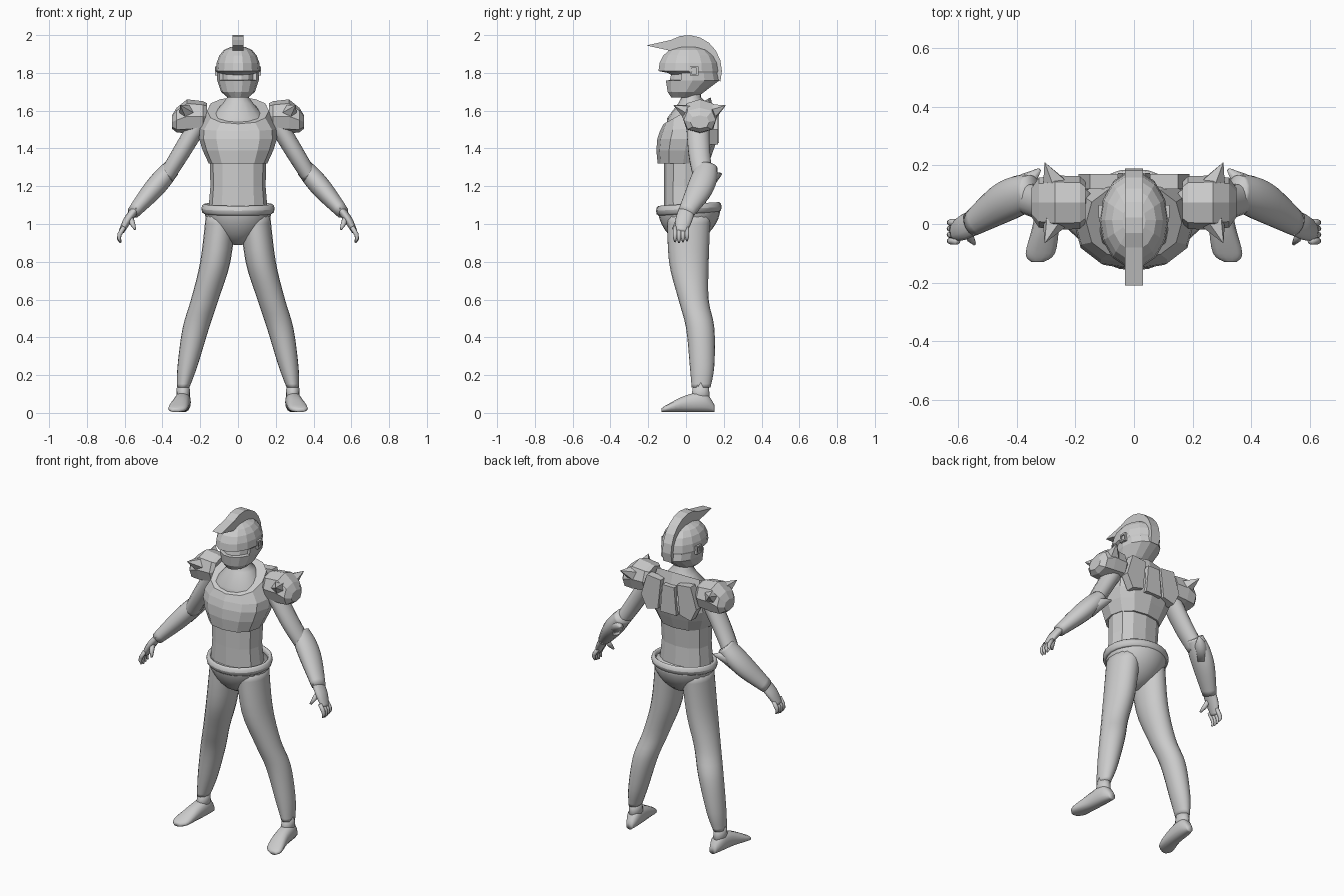
import bpy, bmesh
from math import cos, sin, pi, copysign
from mathutils import Vector

if "Cube" in bpy.data.objects:
    bpy.data.objects.remove(bpy.data.objects["Cube"])

shade = 0.6
grey = bpy.data.materials.new("plain_grey")
grey.use_nodes = True
grey.diffuse_color = (shade, shade, shade, 1)
grey.node_tree.nodes["Principled BSDF"].inputs["Base Color"].default_value = grey.diffuse_color


def finish(name, bm, smooth=False, mirror=False):
    bmesh.ops.recalc_face_normals(bm, faces=bm.faces)
    for face in bm.faces:
        face.smooth = smooth
    mesh = bpy.data.meshes.new(name)
    bm.to_mesh(mesh)
    bm.free()
    mesh.materials.append(grey)
    part = bpy.data.objects.new(name, mesh)
    bpy.context.collection.objects.link(part)
    if mirror:
        part.modifiers.new("mirror", "MIRROR").use_mirror_merge = False


def flowing(keys, steps=4):
    """Fill in a smooth curve through a few key tuples."""
    keys = [Vector(key) for key in keys]
    last = len(keys) - 1
    result = []
    for i in range(last):
        before, start, end, after = keys[max(i - 1, 0)], keys[i], keys[i + 1], keys[min(i + 2, last)]
        leave, arrive = (end - before) / 2, (after - start) / 2
        for step in range(steps):
            t = step / steps
            bend = (end - start) * (3 - 2 * t) * t * t
            result.append(start + bend + leave * t * (1 - t) ** 2 - arrive * t * t * (1 - t))
    return result + [keys[-1]]


def loft(rings, sides, power=1.0, caps=True):
    """Skin a list of rings, each a centre and two half axes."""
    bm = bmesh.new()
    rows = []

    def squarish(value):
        return copysign(abs(value) ** power, value)

    for centre, u, v in rings:
        row = []
        for i in range(sides):
            angle = 2 * pi * i / sides
            spot = Vector(centre) + Vector(u) * squarish(cos(angle)) + Vector(v) * squarish(sin(angle))
            row.append(bm.verts.new(spot))
        rows.append(row)
    for low, high in zip(rows, rows[1:]):
        for i in range(sides):
            bm.faces.new((low[i - 1], low[i], high[i], high[i - 1]))
    if caps:
        bm.faces.new(rows[0])
        bm.faces.new(rows[-1])
    return bm


def level(z, half_width, front, back, x=0, tilt=0):
    """Horizontal ring from its half width and its front and back limits."""
    return (x, (front + back) / 2, z), (half_width, 0, 0), (0, (back - front) / 2, tilt)


def tube(path, sides, depth=1.0):
    """Loft square to a path of (x, y, z, radius)."""
    points = [Vector(key[:3]) for key in path]
    rings = []
    for i, key in enumerate(path):
        along = (points[min(i + 1, len(points) - 1)] - points[max(i - 1, 0)]).normalized()
        guide = Vector((0, 1, 0)) if abs(along.y) < 0.8 else Vector((1, 0, 0))
        v = (guide - along * guide.dot(along)).normalized()
        rings.append((points[i], v.cross(along) * key[3], v * key[3] * depth))
    return loft(rings, sides)


def slab(outline, offset):
    """Thicken a flat outline of 3D points."""
    bm = bmesh.new()
    face = bm.faces.new([bm.verts.new(point) for point in outline])
    grown = bmesh.ops.extrude_face_region(bm, geom=[face])["geom"]
    moved = [item for item in grown if isinstance(item, bmesh.types.BMVert)]
    bmesh.ops.translate(bm, verts=moved, vec=offset)
    return bm


# Helmet: jaw rings, brow step and rounded dome, then a recessed eye opening
brow = 1.81
jaw = [level(1.67, .055, -.08, .06), level(1.7, .09, -.1, .1),
       level(1.76, .11, -.11, .18), level(1.8, .11, -.1, .17)]
dome = []
for k in range(5):
    rise = k * 0.34
    size = cos(rise) ** 0.7
    dome.append(level(brow + .13 * sin(rise), .118 * size, .013 - .163 * size, .013 + .163 * size))
helmet = loft(jaw + dome, 14)
bmesh.ops.recalc_face_normals(helmet, faces=helmet.faces)
eyes = []
for face in helmet.faces:
    middle = face.calc_center_median()
    if jaw[2][0][2] < middle.z < jaw[3][0][2] and middle.y < -.03:
        eyes.append(face)
bmesh.ops.inset_region(helmet, faces=eyes, thickness=.006, depth=-.02)
finish("helmet", helmet)

# Crest: a thick arc over the dome with a forward point
half = .03
outer, inner = [], []
for k in range(9):
    turn = -0.3 + k * 0.3
    outer.append((-half, .01 + .18 * cos(turn), brow + .19 * sin(turn)))
    inner.append((-half, .01 + .15 * cos(turn), brow + .12 * sin(turn)))
outer.append((-half, -.21, 1.945))
finish("helmet_crest", slab(outer + inner[::-1], (2 * half, 0, 0)))

# Ear boxes: a square frame with a sunken middle
ear = []
for x, size in ((.1, 1), (.122, 1), (.122, .6), (.114, .6)):
    ear.append(((x, .043, brow), (0, .022 * size, .025 * size), (0, -.022 * size, .025 * size)))
finish("ear_box", loft(ear, 4), mirror=True)

# Neck and shoulders under the armour
neck = [level(1.46, .16, -.11, .13), level(1.56, .15, -.1, .13), level(1.64, .08, -.04, .11),
        level(1.67, .058, -.025, .08), level(1.73, .055, -.02, .08)]
finish("neck", loft(neck, 16), smooth=True)

# Faceted breastplate with a scooped neckline
breast = [level(1.32, .155, -.15, .12), level(1.39, .187, -.157, .145), level(1.45, .206, -.152, .165),
          level(1.505, .203, -.138, .168, tilt=.012), level(1.6, .163, -.118, .13, tilt=.07)]
finish("breastplate", loft(breast, 12, power=.85))

# Shoulder blade plates and spine plate
thickness = Vector((0, .05, 0))
blade = [(.055, 1.62), (.15, 1.63), (.19, 1.5), (.15, 1.42), (.075, 1.44)]
finish("shoulder_blade_plate", slab([(x, .12, z) for x, z in blade], thickness), mirror=True)
spine = [(-.04, 1.6), (.04, 1.6), (.055, 1.43), (-.055, 1.43)]
finish("spine_plate", slab([(x, .125, z) for x, z in spine], thickness))

# Abdomen
abdomen = [level(1.06, .158, -.118, .11), level(1.2, .146, -.116, .1), level(1.34, .15, -.116, .11)]
finish("abdomen", loft(abdomen, 12, power=.85))

# Briefs swelling up from the crotch, and a rolled belt
briefs = []
for k in range(8):
    rise = (k + .1) / 7.1
    swell = sin(rise * pi / 2) ** 0.6
    briefs.append(level(.885 + .2 * rise, .18 * swell, -.15 * swell, .182 * swell))
finish("briefs", loft(briefs, 24), smooth=True)
belt = []
for k in range(9):
    angle = k * pi / 4
    bulge = .014 * cos(angle)
    belt.append(level(1.08 + .026 * sin(angle), .18 + bulge, -.145 - bulge, .175 + bulge, tilt=.01))
finish("belt", loft(belt, 24, caps=False), smooth=True)

# Legs: height, centre, half width, front, back
leg_keys = [(.135, .29, .033, .03, .13), (.25, .267, .053, .02, .15), (.45, .223, .07, 0, .15),
            (.6, .176, .073, -.04, .12), (.8, .12, .08, -.09, .12), (1.05, .09, .08, -.1, .13)]
leg = [level(z, wide, front, back, x=x) for z, x, wide, front, back in flowing(leg_keys)]
finish("leg", loft(leg, 20), smooth=True, mirror=True)

# Feet from heel to toe, and ankles
foot_keys = [(.15, .285, .02, .02), (.1, .29, .04, .052), (0, .3, .045, .045),
             (-.1, .32, .05, .02), (-.13, .33, .02, .01)]
foot = [((x, y, tall + .004), (wide, 0, 0), (0, 0, tall)) for y, x, wide, tall in flowing(foot_keys)]
finish("foot", loft(foot, 14, power=.85), smooth=True, mirror=True)
ankle = [level(.05, .038, .02, .13, x=.29), level(.16, .033, .04, .12, x=.29)]
finish("ankle", loft(ankle, 14), smooth=True, mirror=True)

# Arms, flared gauntlets and elbow points
upper_arm = flowing([(.18, .06, 1.58, .05), (.3, .07, 1.38, .047), (.38, .09, 1.25, .042)])
finish("upper_arm", tube(upper_arm, 14, depth=1.25), smooth=True, mirror=True)
gauntlet = flowing([(.35, .11, 1.3, .045), (.4, .095, 1.24, .054),
                    (.46, .065, 1.17, .052), (.555, 0, 1.06, .034)])
finish("gauntlet", tube(gauntlet, 16, depth=1.3), smooth=True, mirror=True)
elbow = [(.42, .1, 1.2, .045), (.365, .145, 1.25, .033), (.322, .186, 1.265, .006)]
finish("elbow_point", tube(elbow, 8), smooth=True, mirror=True)

# Hands with fingers and thumb
palm = flowing([(.545, .005, 1.075, .022), (.585, -.012, 1.02, .022), (.617, -.026, .96, .015)])
finish("palm", tube(palm, 12, depth=2), smooth=True, mirror=True)
for k, label in enumerate(("index", "middle", "ring", "little")):
    y = -.058 + k * .021
    tip = .9 + .005 * abs(k - 1)
    finger = [(.603, y, .985, .012), (.627, y, .945, .012), (.63, y, tip + .02, .01), (.622, y, tip, .005)]
    finish(label + "_finger", tube(finger, 8), smooth=True, mirror=True)
thumb = [(.57, -.02, 1.04, .015), (.558, -.05, 1, .014), (.545, -.068, .972, .006)]
finish("thumb", tube(thumb, 8), smooth=True, mirror=True)

# Faceted shoulder pads, stacked outwards, each with two spikes
pad = []
for x, z, deep, tall in ((.165, 1.575, .07, .065), (.185, 1.57, .09, .08), (.27, 1.57, .093, .09),
                         (.325, 1.55, .085, .065), (.35, 1.54, .05, .035)):
    pad.append(((x, .073, z), (0, deep, 0), (0, 0, tall)))
finish("shoulder_pad", loft(pad, 8, power=.8), mirror=True)
for label, base, tip in (("front", .02, -.065), ("back", .13, .21)):
    spike = [(.268, base, 1.59, .05), (.305, tip, 1.628, .001)]
    finish(label + "_shoulder_spike", tube(spike, 5), mirror=True)
